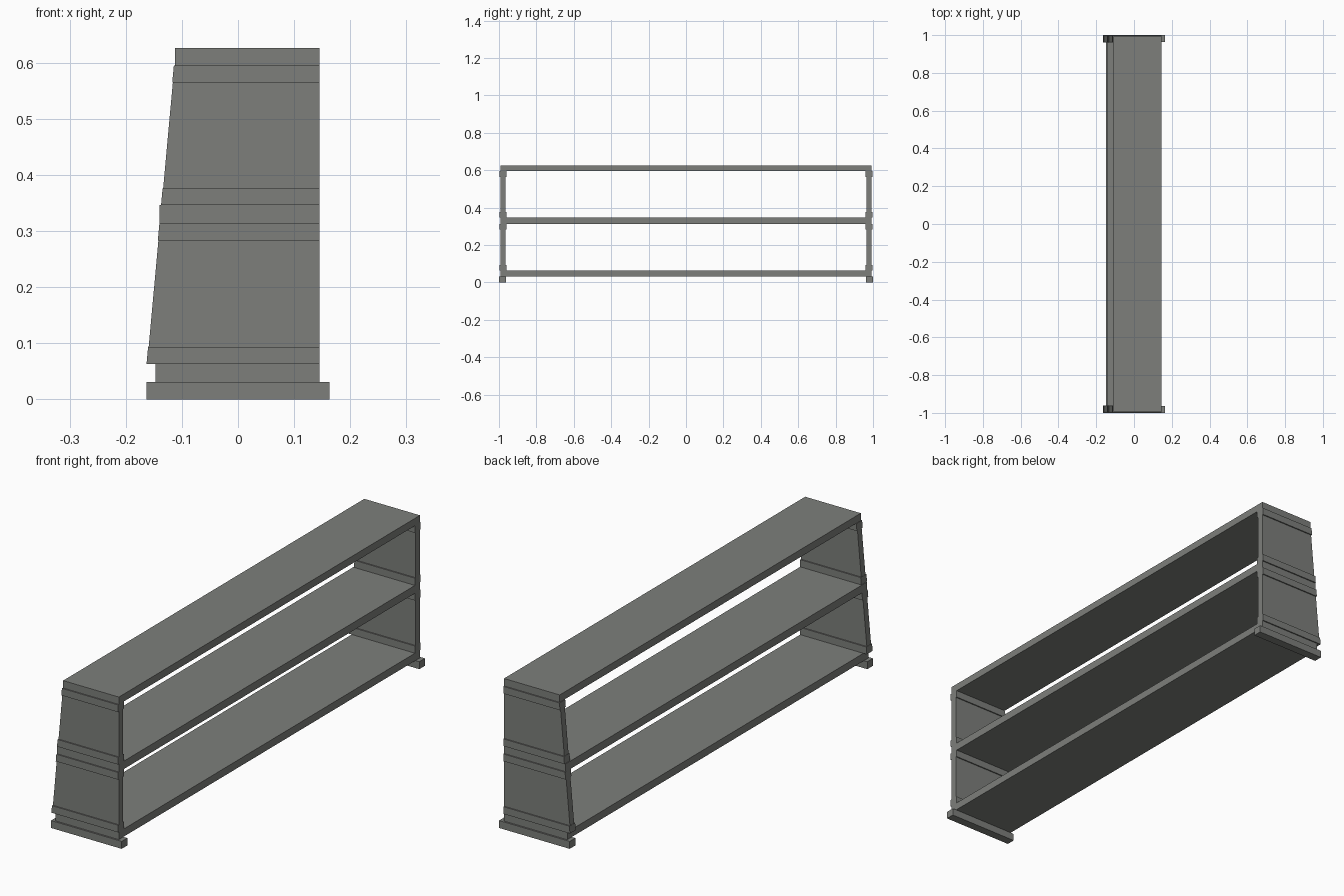
import bpy, bmesh

if "Cube" in bpy.data.objects:
    bpy.data.objects.remove(bpy.data.objects["Cube"])

# One grey paint for the whole shelf unit
grey = bpy.data.materials.new("warm_grey")
grey.diffuse_color = (0.205, 0.212, 0.198, 1)
grey.use_nodes = True
grey.node_tree.nodes["Principled BSDF"].inputs["Base Color"].default_value = grey.diffuse_color

BACK = 0.145


def slope_x(z):
    """Leaning front edge of the end panels at height z."""
    return -0.163 + (z - 0.063) * 0.05 / 0.547


def slab(name, y0, y1, z0, z1, x_low, x_high=None, back=BACK):
    """Prism along y; its front edge runs from x_low (bottom) to x_high (top)."""
    x_high = x_low if x_high is None else x_high
    profile = [(x_low, z0), (back, z0), (back, z1), (x_high, z1)]
    bm = bmesh.new()
    a = [bm.verts.new((x, y0, z)) for x, z in profile]
    b = [bm.verts.new((x, y1, z)) for x, z in profile]
    bm.faces.new(a)
    bm.faces.new(b[::-1])
    for i in range(4):
        j = (i + 1) % 4
        bm.faces.new((a[i], b[i], b[j], a[j]))
    bmesh.ops.recalc_face_normals(bm, faces=bm.faces)
    me = bpy.data.meshes.new(name)
    bm.to_mesh(me)
    bm.free()
    me.materials.append(grey)
    ob = bpy.data.objects.new(name, me)
    bpy.context.collection.objects.link(ob)
    return ob


# Three long shelves
for name, z0, z1, x in (("bottom_shelf", 0.031, 0.063, -0.147),
                        ("middle_shelf", 0.313, 0.346, -0.140),
                        ("top_shelf", 0.595, 0.626, -0.112)):
    slab(name, -0.993, 0.993, z0, z1, x)

for side, s in (("near", -1), ("far", 1)):
    # Foot block under each end
    slab(side + "_foot", s * 0.963, s * 1.0, 0, 0.031, -0.163, back=0.163)

    # Tapered end panels between the shelves
    for level, z0, z1 in (("lower", 0.063, 0.313), ("upper", 0.346, 0.595)):
        slab(f"{side}_{level}_panel", s * 0.965, s * 0.993, z0, z1,
             slope_x(z0) + 0.001, slope_x(z1) + 0.001)
        # Slightly proud cleats at the bottom and top of each panel
        for place, c in (("bottom", z0), ("top", z1 - 0.03)):
            slab(f"{side}_{level}_{place}_cleat", s * 0.960, s * 0.998,
                 c, c + 0.03, slope_x(c), slope_x(c + 0.03))
